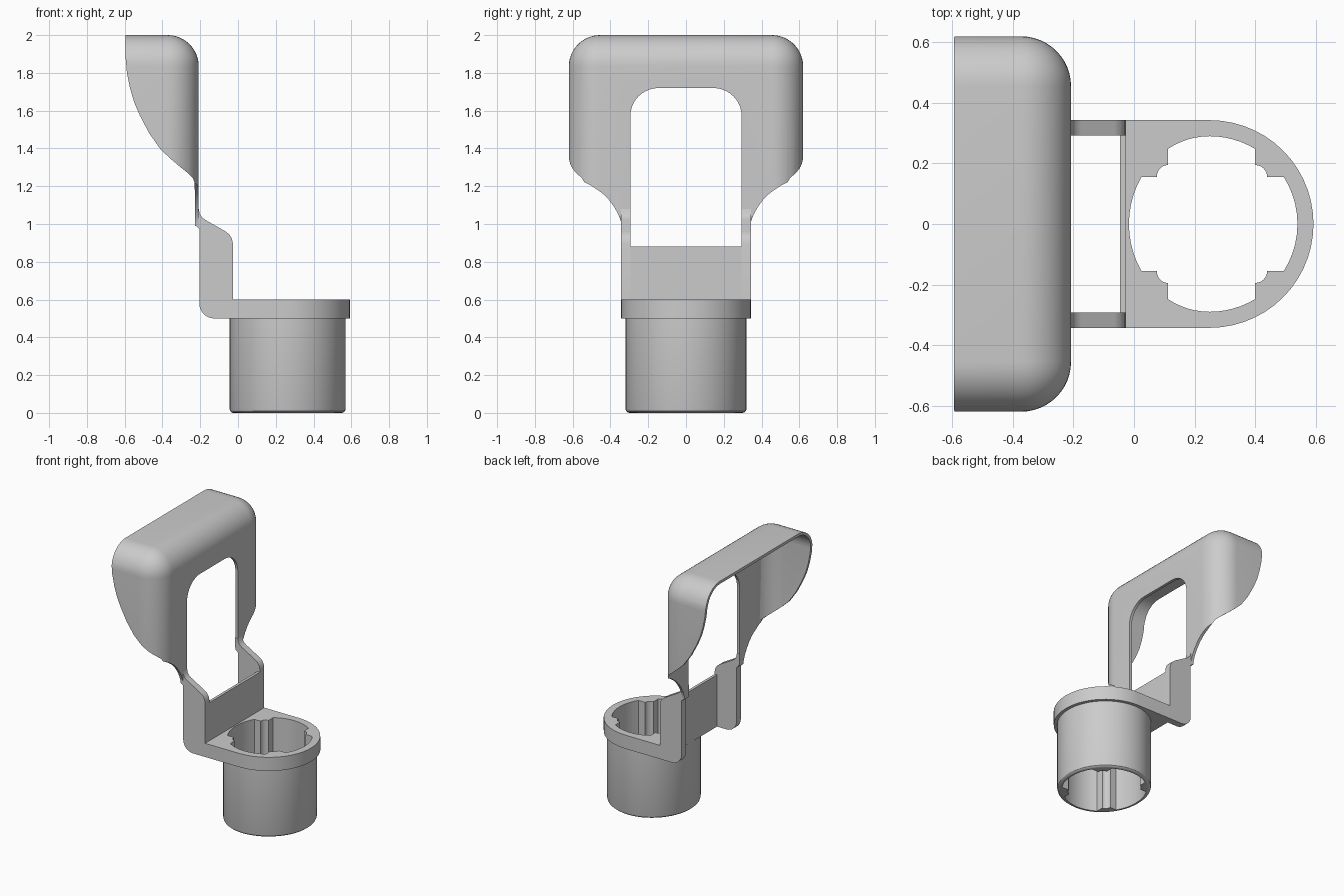
import bpy, bmesh
from math import sin, cos, pi, radians, sqrt, asin

if "Cube" in bpy.data.objects:
    bpy.data.objects.remove(bpy.data.objects["Cube"])


def finish(name, bm):
    bmesh.ops.recalc_face_normals(bm, faces=bm.faces[:])
    me = bpy.data.meshes.new(name)
    bm.to_mesh(me)
    bm.free()
    ob = bpy.data.objects.new(name, me)
    bpy.context.collection.objects.link(ob)
    return ob


def prism(name, pts, axis, a, b):
    """Extrude a 2D outline from a to b along the given axis."""
    place = {'x': lambda u, v, w: (w, u, v),
             'y': lambda u, v, w: (u, w, v),
             'z': lambda u, v, w: (u, v, w)}[axis]
    bm = bmesh.new()
    lo = [bm.verts.new(place(u, v, a)) for u, v in pts]
    hi = [bm.verts.new(place(u, v, b)) for u, v in pts]
    bm.faces.new(lo)
    bm.faces.new(hi)
    for i in range(len(pts)):
        j = (i + 1) % len(pts)
        bm.faces.new((lo[i], lo[j], hi[j], hi[i]))
    return finish(name, bm)


def arc(cx, cy, r, a0, a1, n=10):
    return [(cx + r * cos(radians(a0 + (a1 - a0) * i / n)),
             cy + r * sin(radians(a0 + (a1 - a0) * i / n))) for i in range(n + 1)]


def boolean(ob, cutter, op='DIFFERENCE'):
    mod = ob.modifiers.new('cut', 'BOOLEAN')
    mod.operation, mod.object, mod.solver = op, cutter, 'EXACT'
    bpy.context.view_layer.objects.active = ob
    bpy.ops.object.modifier_apply(modifier=mod.name)
    bpy.data.objects.remove(cutter)


def smooth(ob):
    bpy.ops.object.select_all(action='DESELECT')
    ob.select_set(True)
    bpy.context.view_layer.objects.active = ob
    bpy.ops.object.shade_smooth_by_angle(angle=radians(30))


def squash(pts):
    """Flatten the half of the socket that faces the hood."""
    return [(0.25 + (x * 0.92 if x < 0 else x), y) for x, y in pts]


def rounded_block(name, x0, x1, y, z0, z1, r):
    """Block with its front, top and side edges rounded, square at back and bottom."""
    bm = bmesh.new()
    bmesh.ops.create_cube(bm, size=1)
    for v in bm.verts:
        v.co = (x1 if v.co.x > 0 else x0, y if v.co.y > 0 else -y,
                z1 if v.co.z > 0 else z0)

    def rounded(e):
        a, b = e.verts[0].co, e.verts[1].co
        front = min(a.x, b.x) > x1 - 1e-4
        top = min(a.z, b.z) > z1 - 1e-4
        if front:
            return max(a.z, b.z) > z1 - 1e-4
        return top and abs(a.x - b.x) > 0.01
    bmesh.ops.bevel(bm, geom=[e for e in bm.edges if rounded(e)], offset=r,
                    offset_type='OFFSET', segments=12, profile=0.5, affect='EDGES')
    return finish(name, bm)


# Hood: hollow rounded block trimmed by its side and front outlines
hood = rounded_block('hood', -0.95, -0.208, 0.62, 0.6, 2.0, 0.165)
boolean(hood, rounded_block('hollow', -1.3, -0.228, 0.6, 0.4, 1.98, 0.145))
side = [(-0.595, 2.1), (-0.595, 1.88), (-0.588, 1.80), (-0.572, 1.72), (-0.55, 1.645),
        (-0.52, 1.575), (-0.47, 1.48), (-0.41, 1.395), (-0.36, 1.348), (-0.307, 1.303),
        (-0.26, 1.265), (-0.24, 1.245), (-0.23, 1.22), (-0.23, 0.99), (-0.1, 0.99), (-0.1, 2.1)]
boolean(hood, prism('side_trim', side, 'y', -0.8, 0.8), 'INTERSECT')
half = [(0.343, 0.9), (0.343, 1.01), (0.358, 1.05), (0.38, 1.09), (0.41, 1.13), (0.44, 1.16),
        (0.47, 1.182), (0.51, 1.208), (0.577, 1.24), (0.605, 1.265), (0.617, 1.29),
        (0.63, 1.33), (0.7, 2.1)]
front = half + [(-y, z) for y, z in reversed(half)]
boolean(hood, prism('front_trim', front, 'x', -0.9, 0.1), 'INTERSECT')
window = ([(-0.295, 0.8), (0.295, 0.8)] + arc(0.145, 1.57, 0.15, 0, 90)
          + arc(-0.145, 1.57, 0.15, 90, 180))
boolean(hood, prism('window_cut', window, 'x', -0.5, 0.1))
smooth(hood)

# Side arms joining hood and collar
arm = ([(-0.027, 0.5)] + arc(-0.125, 0.58, 0.08, 270, 180, 8)
       + [(-0.205, 0.975), (-0.222, 0.99), (-0.228, 1.01), (-0.228, 1.08), (-0.208, 1.08),
          (-0.203, 1.055), (-0.192, 1.037), (-0.175, 1.023), (-0.065, 0.96),
          (-0.045, 0.944), (-0.032, 0.922), (-0.027, 0.895)])
for name, s in (('left_arm', 1), ('right_arm', -1)):
    smooth(prism(name, arm, 'y', s * 0.293, s * 0.343))

# Upright plate between the arms
prism('upright_plate', [(-0.3, 0.5), (0.3, 0.5), (0.3, 0.88), (-0.3, 0.88)], 'x', -0.047, -0.027)


def bore(name, z0, z1):
    """Socket opening with four grooved corner ribs."""
    R = 0.29
    a = math_a = asin(0.155 / R) * 180 / pi
    b = asin(sqrt(R * R - 0.15 ** 2) / R) * 180 / pi
    q = ([p for p in arc(0, 0, R, 0, a, 5)] + arc(0.15, 0.155, 0.04, 0, 90, 6)
         + arc(0, 0, R, b, 90, 6))
    upper = q + [(-x, y) for x, y in reversed(q[:-1])]
    lower = [(x, -y) for x, y in reversed(upper[1:-1])]
    return prism(name, squash(upper + lower), 'z', z0, z1)


# Collar around the socket mouth
collar = prism('collar', [(-0.047, 0.343), (-0.047, -0.343)]
               + arc(0.25, 0, 0.343, -90, 90, 28), 'z', 0.5, 0.6)
boolean(collar, bore('collar_bore', 0.4, 0.7))
smooth(collar)

# Socket tube with a softened bottom edge
bm = bmesh.new()
rings = []
for z, r in ((0, 0.3), (0.003, 0.309), (0.01, 0.317), (0.02, 0.32), (0.5, 0.32)):
    rings.append([bm.verts.new((x, y, z)) for x, y in squash(arc(0, 0, r, 0, 360, 56)[:-1])])
for lo, hi in zip(rings, rings[1:]):
    for i in range(56):
        j = (i + 1) % 56
        bm.faces.new((lo[i], lo[j], hi[j], hi[i]))
bm.faces.new(rings[0])
bm.faces.new(rings[-1])
socket = finish('socket', bm)
boolean(socket, bore('socket_bore', -0.1, 0.7))
smooth(socket)
